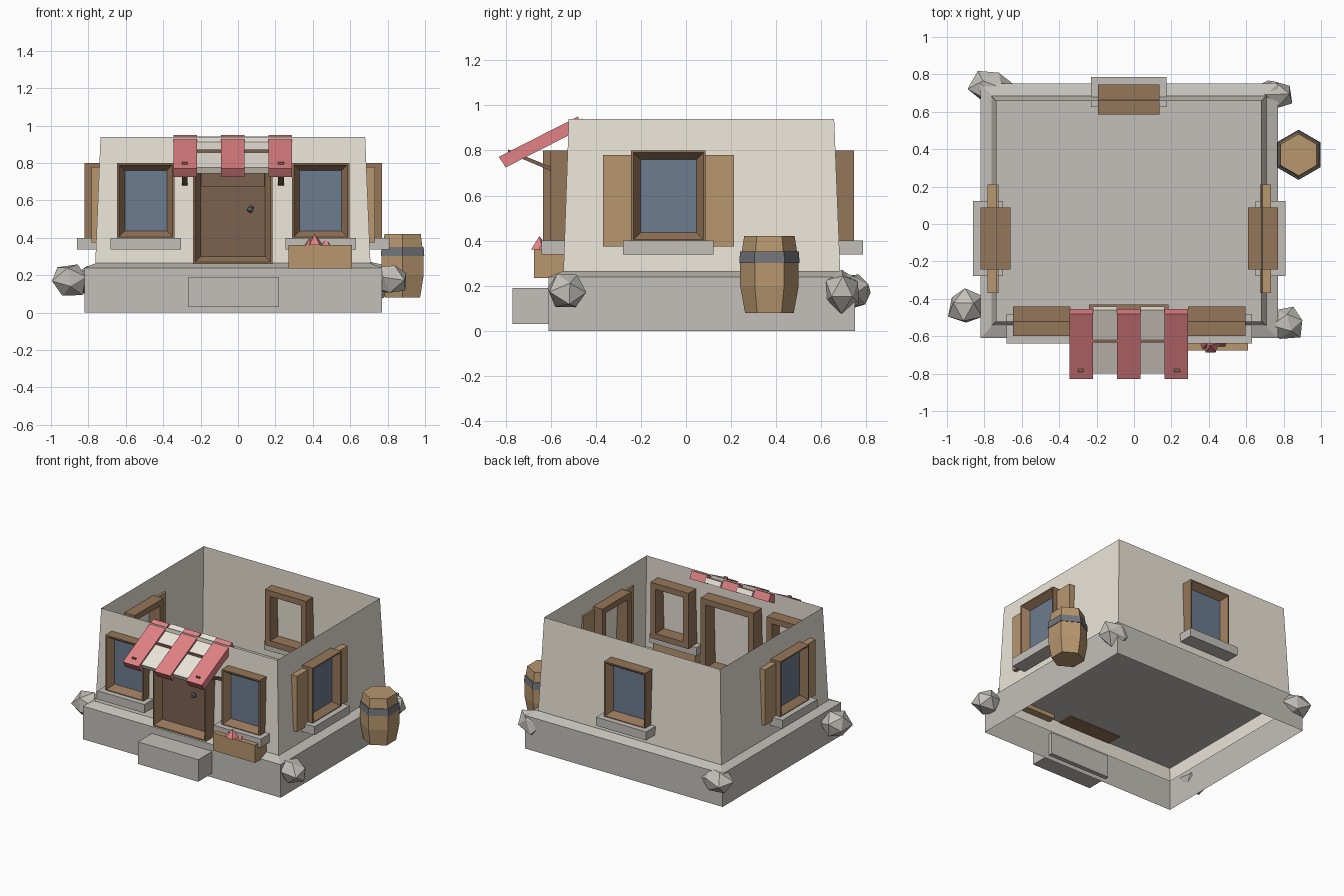
import bpy, bmesh, math, random
from mathutils import Matrix, Vector

if "Cube" in bpy.data.objects:
    bpy.data.objects.remove(bpy.data.objects["Cube"])

random.seed(4)
PAL = {"cream": (.84, .79, .70), "dark": (.20, .12, .08), "frame": (.30, .18, .10),
       "wood": (.48, .31, .16), "glass": (.15, .20, .28), "red": (.75, .22, .23),
       "stone": (.55, .53, .49), "iron": (.17, .18, .20)}
MATS = {}
for key, c in PAL.items():
    MATS[key] = bpy.data.materials.new(key)
    MATS[key].diffuse_color = (*c, 1)
I = Matrix.Identity(4)


def finish(name, bm, mat, m=I, fix=True):
    if fix:
        bmesh.ops.recalc_face_normals(bm, faces=bm.faces)
    bm.transform(m)
    me = bpy.data.meshes.new(name)
    bm.to_mesh(me)
    bm.free()
    me.materials.append(MATS[mat])
    ob = bpy.data.objects.new(name, me)
    bpy.context.collection.objects.link(ob)
    return ob


def loft(name, rings, mat, cap0=True, cap1=True, closed=False, m=I, fix=True):
    """Skin a list of equal-length vertex rings."""
    bm = bmesh.new()
    vs = [[bm.verts.new(p) for p in r] for r in rings]
    n = len(vs[0])
    pairs = list(zip(vs, vs[1:])) + ([(vs[-1], vs[0])] if closed else [])
    for a, b in pairs:
        for i in range(n):
            j = (i + 1) % n
            bm.faces.new((a[i], a[j], b[j], b[i]))
    if cap0 and not closed:
        bm.faces.new(vs[0][::-1])
    if cap1 and not closed:
        bm.faces.new(vs[-1])
    return finish(name, bm, mat, m, fix)


def rect(x0, x1, y0, y1, z):
    return [(x0, y0, z), (x1, y0, z), (x1, y1, z), (x0, y1, z)]


def box(name, x0, x1, y0, y1, z0, z1, mat, m=I):
    return loft(name, [rect(x0, x1, y0, y1, z0), rect(x0, x1, y0, y1, z1)], mat, m=m)


def frame(name, x0, x1, z0, z1, front, wall, back, mat, m=I):
    """Splayed, mitred frame facing -y."""
    def r(i, y):
        return [(x0+i, y, z0+i), (x1-i, y, z0+i), (x1-i, y, z1-i), (x0+i, y, z1-i)]
    loft(name, [r(0, back), r(0, front), r(.01, front), r(.042, wall), r(.042, back)],
         mat, closed=True, m=m)


# Stone foundation with floor, open underneath
loft("foundation", [rect(-.82, .77, -.61, .75, 0), rect(-.82, .77, -.61, .75, .24),
                    rect(-.76, .705, -.545, .69, .265)], "stone", cap0=False, fix=False)
# Roofless plaster walls, single skin
loft("walls", [rect(-.767, .712, -.547, .688, .17), rect(-.735, .68, -.52, .657, .94)],
     "cream", cap0=False, cap1=False, fix=False)
box("door_step", -.265, .22, -.77, -.58, .03, .19, "stone")


# Windows: local -y is outward
def window(tag, loc, angle, half, shutters=False):
    m = Matrix.Translation(Vector((*loc, 0))) @ Matrix.Rotation(math.radians(angle), 4, 'Z')
    frame(tag + "_window_frame", -half, half, .395, .80, -.08, -.03, .08, "frame", m)
    g = half - .038
    bm = bmesh.new()
    bm.faces.new([bm.verts.new(p) for p in
                  ((-g, -.032, .433), (g, -.032, .433), (g, -.032, .76), (-g, -.032, .76))])
    finish(tag + "_glass", bm, "glass", m, fix=False)
    box(tag + "_window_sill", -half-.036, half+.036, -.12, .04, .338, .40, "stone", m)
    if shutters:
        for s in (-1, 1):
            a, b = sorted((s * half, s * (half + .125)))
            box(tag + "_shutter", a, b, -.043, .015, .375, .78, "wood", m)


window("front_left", (-.493, -.52), 0, .153)
window("front_right", (.442, -.52), 0, .153)
window("right", (.69, -.078), 90, .165, True)
window("left", (-.74, -.078), -90, .165, True)
window("back", (-.028, .665), 180, .165)

# Door
frame("door_frame", -.24, .185, .26, .80, -.635, -.575, -.43, "frame")
box("door_panel", -.20, .147, -.58, -.55, .275, .76, "dark")
box("door_rail", -.195, .142, -.592, -.575, .675, .755, "dark")
bm = bmesh.new()
bmesh.ops.create_icosphere(bm, subdivisions=1, radius=.02)
finish("door_knob", bm, "iron", Matrix.Translation((.067, -.605, .553)))

# Striped awning
RED = [(-.83, .772), (-.48, .95), (-.455, .90), (-.80, .725)]
CREAM = [(-.80, .775), (-.46, .942), (-.442, .91), (-.785, .745)]
for i in range(5):
    x = -.345 + i * .127
    prof, mat = ((RED, "red"), (CREAM, "cream"))[i % 2]
    loft("awning_stripe", [[(x, y, z) for y, z in prof],
                           [(x + .127, y, z) for y, z in prof]], mat)
box("awning_rod", -.33, .28, -.633, -.618, .855, .872, "dark")
# Sloping awning struts
for x in (-.285, .23):
    loft("awning_strut", [[(x - .015, y, z) for y, z in ((-.53, .68), (-.79, .79), (-.79, .805), (-.53, .70))],
                          [(x + .015, y, z) for y, z in ((-.53, .68), (-.79, .79), (-.79, .805), (-.53, .70))]], "dark")

# Flower box with blooms
box("flower_box", .27, .61, -.675, -.49, .235, .363, "wood")
for x, y, r in ((.41, -.65, .045), (.35, -.62, .025), (.47, -.63, .03), (.44, -.60, .025), (.38, -.65, .025)):
    bm = bmesh.new()
    bmesh.ops.create_cone(bm, segments=5, radius1=r, radius2=0, depth=r * 1.3, cap_ends=True)
    finish("flower", bm, "red", Matrix.Translation((x, y, .362 + r * .65)))


# Six-sided barrel and iron band
def hexring(r, z):
    return [(.88 + r * math.sin(k * math.pi / 3), .37 + r * math.cos(k * math.pi / 3), z) for k in range(6)]


loft("barrel", [hexring(.108, .08), hexring(.13, .20), hexring(.13, .30), hexring(.112, .42)], "wood")
loft("barrel_band", [hexring(.134, .302), hexring(.130, .352)], "iron")

# Rough corner boulders
for c, s in (((-.765, .735, .175), (.115, .095, .093)), ((-.90, -.44, .17), (.10, .10, .093)),
             ((.74, .69, .175), (.115, .085, .093)), ((.815, -.53, .18), (.105, .095, .093))):
    bm = bmesh.new()
    bmesh.ops.create_icosphere(bm, subdivisions=1, radius=1)
    bm.transform(Matrix.Rotation(random.uniform(0, 6), 4, 'Z') @ Matrix.Rotation(random.uniform(0, 6), 4, 'X'))
    for v in bm.verts:
        v.co *= random.uniform(.88, 1.12)
    finish("corner_boulder", bm, "stone", Matrix.Translation(c) @ Matrix.Diagonal((*s, 1)))

for m in bpy.data.materials:
    if m.users and not m.is_grease_pencil:
        m.use_nodes = True
        m.node_tree.nodes["Principled BSDF"].inputs["Base Color"].default_value = m.diffuse_color
